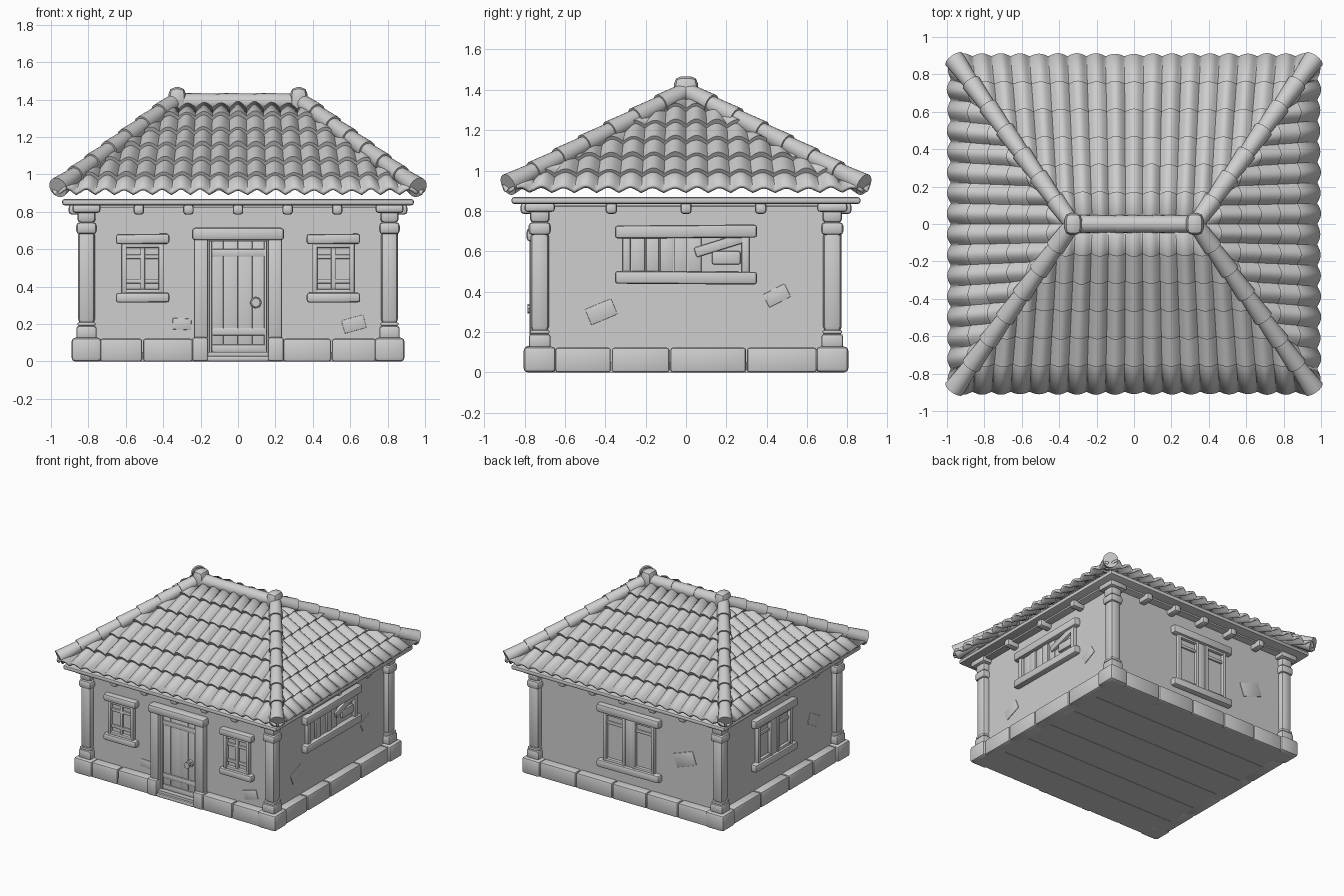
import bpy, bmesh, math, random
from math import pi, sin
from mathutils import Matrix, Vector

random.seed(4)
cube = bpy.data.objects.get("Cube")
if cube:
    bpy.data.objects.remove(cube, do_unlink=True)

clay = bpy.data.materials.new("plain grey clay")
clay.use_nodes = True
GREY = (0.62, 0.62, 0.62, 1)
clay.diffuse_color = GREY
for node in clay.node_tree.nodes:
    if node.type == 'BSDF_PRINCIPLED':
        node.inputs["Base Color"].default_value = GREY
parts = []


def finish(name, bm, matrix=Matrix()):
    bmesh.ops.recalc_face_normals(bm, faces=bm.faces)
    mesh = bpy.data.meshes.new(name)
    bm.to_mesh(mesh)
    bm.free()
    mesh.materials.append(clay)
    ob = bpy.data.objects.new(name, mesh)
    bpy.context.collection.objects.link(ob)
    ob.matrix_world = matrix
    parts.append(ob)
    return ob


def box(name, x, y, z, bevel=0.0, turn=Matrix(), tilt=0.0):
    """Bevelled box from three (low, high) ranges, tilted in the wall plane, then turned."""
    size = [r[1] - r[0] for r in (x, y, z)]
    mid = [(r[1] + r[0]) / 2 for r in (x, y, z)]
    bm = bmesh.new()
    bmesh.ops.create_cube(bm, size=1)
    bmesh.ops.scale(bm, vec=size, verts=bm.verts)
    if bevel:
        bmesh.ops.bevel(bm, geom=bm.edges[:], offset=min(bevel, min(size) * 0.4),
                        segments=2, profile=0.5, affect='EDGES')
    return finish(name, bm, turn @ Matrix.Translation(mid) @ Matrix.Rotation(tilt, 4, 'Y'))


def rod(name, a, b, r1, r2, sides=16):
    a, b = Vector(a), Vector(b)
    bm = bmesh.new()
    bmesh.ops.create_cone(bm, cap_ends=True, segments=sides, radius1=r1, radius2=r2,
                          depth=(b - a).length)
    spin = (b - a).to_track_quat('Z', 'Y').to_matrix().to_4x4()
    return finish(name, bm, Matrix.Translation((a + b) / 2) @ spin)


# Walls: u runs along the wall, "out" is how far a part stands off the plaster
HALF_X, HALF_Y = 0.81, 0.725
WALLS = {"front": (0, HALF_Y), "right": (1, HALF_X), "back": (2, HALF_Y), "left": (3, HALF_X)}


def on_wall(wall, name, u, z, out, bevel=0.008, tilt=0.0):
    quarter, face = WALLS[wall]
    return box(f"{wall}_{name}", u, (-face - out, -face + 0.03), z, bevel,
               Matrix.Rotation(quarter * pi / 2, 4, 'Z'), tilt)


box("walls", (-HALF_X, HALF_X), (-HALF_Y, HALF_Y), (0.05, 0.86))

# Floor planks under the house
for i in range(6):
    y = -0.78 + i * 0.26
    box("floor_plank", (-0.86, 0.86), (y, y + 0.257), (0.0, 0.05))

# Stone base course, split into blocks; the front leaves a gap for the door
joints = {"front": [-0.74, -0.51, -0.24, 0.24, 0.50, 0.74], "right": [-0.65, -0.37, -0.08, 0.30, 0.65],
          "back": [-0.74, -0.42, -0.1, 0.2, 0.48, 0.74], "left": [-0.65, -0.3, 0.05, 0.36, 0.65]}
for wall, cuts in joints.items():
    for a, b in zip(cuts, cuts[1:]):
        if not (wall == "front" and a == -0.24):
            on_wall(wall, "base_block", (a + 0.003, b - 0.003), (0, 0.122), 0.066, 0.012)

# Corner posts with foot, neck ring and capital
post = [("corner_stone", 0.08, 0.0, 0.127, 0.02), ("post_foot", 0.054, 0.12, 0.19, 0.014),
        ("post_foot_ring", 0.048, 0.19, 0.21, 0.01), ("corner_post", 0.045, 0.2, 0.7, 0.026),
        ("post_neck", 0.055, 0.68, 0.745, 0.02), ("post_top", 0.049, 0.74, 0.82, 0.022),
        ("post_capital", 0.075, 0.795, 0.84, 0.015)]
for sx in (-1, 1):
    for sy in (-1, 1):
        for name, r, lo, hi, bev in post:
            cx, cy = sx * 0.81, sy * 0.725
            box(name, (cx - r, cx + r), (cy - r, cy + r), (lo, hi), bev)

# Eave board, top moulding and rafter ends
box("eave_board", (-0.94, 0.94), (-0.865, 0.865), (0.835, 0.868), 0.012)
box("top_moulding", (-0.87, 0.87), (-0.785, 0.785), (0.822, 0.84), 0.008)
for wall, spots in {"front": (-0.53, -0.265, 0, 0.265, 0.53), "back": (-0.53, -0.265, 0, 0.265, 0.53),
                    "right": (-0.37, 0, 0.37), "left": (-0.37, 0, 0.37)}.items():
    for u in spots:
        on_wall(wall, "rafter_end", (u - 0.028, u + 0.028), (0.785, 0.84), 0.095, 0.016)


# Windows
def lintel_and_sill(wall, u, half, sill, lintel):
    for name, z in (("sill", sill), ("lintel", lintel)):
        on_wall(wall, "window_" + name, (u - half, u + half), z, 0.045, 0.014,
                random.uniform(-0.012, 0.012))


def sash(wall, u0, u1, z0, z1, rails=(), stiles=(), bar=0.028):
    """Pane with a surrounding frame and optional inner bars."""
    on_wall(wall, "window_pane", (u0, u1), (z0, z1), 0.003, 0)
    for u in (u0, u1 - bar):
        on_wall(wall, "window_stile", (u, u + bar), (z0, z1), 0.03)
    for z in (z0, z1 - bar):
        on_wall(wall, "window_rail", (u0, u1), (z, z + bar), 0.026)
    for z in rails:
        on_wall(wall, "window_bar", (u0, u1), (z - 0.012, z + 0.012), 0.016, 0.005)
    for u in stiles:
        on_wall(wall, "window_bar", (u - 0.012, u + 0.012), (z0, z1), 0.02, 0.005)


for u in (-0.51, 0.51):
    lintel_and_sill("front", u, 0.143, (0.315, 0.368), (0.628, 0.682))
    sash("front", u - 0.113, u + 0.113, 0.36, 0.635, (0.43, 0.56), (u,))

for wall, u, half, low, high in (("back", 0.02, 0.275, 0.21, 0.71), ("left", -0.07, 0.265, 0.28, 0.69)):
    lintel_and_sill(wall, u, half, (low, low + 0.06), (high - 0.065, high))
    for s in (-1, 1):
        inner, outer = u + s * 0.03, u + s * (half - 0.05)
        sash(wall, min(inner, outer), max(inner, outer), low + 0.05, high - 0.055, (high - 0.14,))
    on_wall(wall, "window_post", (u - 0.035, u + 0.035), (low + 0.05, high - 0.055), 0.022)

# Boarded window on the right wall
lintel_and_sill("right", 0, 0.352, (0.437, 0.5), (0.665, 0.73))
on_wall("right", "window_pane", (-0.3, 0.3), (0.49, 0.67), 0.003, 0)
for u in (-0.315, 0.275):
    on_wall("right", "window_stile", (u, u + 0.04), (0.49, 0.675), 0.03)
for i in range(5):
    u = -0.268 + i * 0.07
    on_wall("right", "shutter_plank", (u, u + 0.064), (0.495, 0.67), 0.012 + 0.006 * (i % 2), 0.005)
on_wall("right", "broken_board", (0.04, 0.29), (0.605, 0.655), 0.026, 0.008, -0.3)
on_wall("right", "loose_board", (0.13, 0.27), (0.535, 0.6), 0.022, 0.008)

# Door
for s in (-1, 1):
    ends = sorted((s * 0.16, s * 0.235))
    on_wall("front", "door_jamb", ends, (0.12, 0.66), 0.05, 0.012)
    on_wall("front", "door_jamb_stone", sorted((s * 0.16, s * 0.245)), (0, 0.13), 0.075, 0.014)
on_wall("front", "door_lintel", (-0.247, 0.247), (0.648, 0.715), 0.065, 0.018)
on_wall("front", "door_step", (-0.165, 0.165), (0, 0.03), 0.07, 0.01)
for i in range(4):
    u = -0.155 + i * 0.0775
    on_wall("front", "door_plank", (u, u + 0.0765), (0.03, 0.645), 0.012, 0.003)
for z in (0.05, 0.14, 0.56):
    on_wall("front", "door_rail", (-0.14, 0.15), (z, z + 0.04), 0.022, 0.006)
for u in (-0.155, 0.14):
    on_wall("front", "door_edge", (u, u + 0.015), (0.03, 0.645), 0.024, 0.005)
rod("door_knob_plate", (0.095, -0.73, 0.315), (0.095, -0.75, 0.315), 0.033, 0.028, 8)
rod("door_knob", (0.095, -0.745, 0.315), (0.095, -0.785, 0.315), 0.014, 0.024, 8)

# Worn plaster patches
for wall, u, z, r in (("front", -0.3, 0.2, 0.05), ("front", 0.62, 0.2, 0.06), ("right", -0.42, 0.3, 0.07),
                      ("right", 0.45, 0.38, 0.06), ("back", 0.5, 0.45, 0.09), ("left", 0.45, 0.4, 0.07)):
    on_wall(wall, "plaster_patch", (u - r, u + r), (z - r * 0.6, z + r * 0.6), 0.005, 0.003,
            random.uniform(-0.6, 0.6))

# Roof slopes: rolled tiles laid in stepped courses, trimmed along the hips
EAVE, RISE, COURSES, SAMPLES = 0.885, 0.485, 6, 8


def slope(name, quarter, half, shrink, out, run, rolls):
    normal = Vector((0, -RISE, run)).normalized()
    bm = bmesh.new()
    rows = []
    for c in range(COURSES):
        swell = [random.uniform(0.026, 0.036) for _ in range(rolls + 1)]
        for t, lift in ((c / COURSES, 0.024), ((c + 1) / COURSES, 0.002)):
            row, fan, limit = [], 1 - 0.12 * t, half - shrink * t
            for i in range(rolls * SAMPLES + 1):
                x = (2 * i / (rolls * SAMPLES) - 1) * half * fan
                x = max(-limit, min(limit, x))
                turn = (x / (half * fan) + 1) / 2 * rolls
                off = lift + swell[int(turn)] * abs(sin(pi * turn))
                row.append(bm.verts.new(Vector((x, run * t - out, EAVE + RISE * t)) + normal * off))
            rows.append(row)
    for low, high in zip(rows, rows[1:]):
        for i in range(len(low) - 1):
            bm.faces.new((low[i], low[i + 1], high[i + 1], high[i]))
    bmesh.ops.remove_doubles(bm, verts=bm.verts, dist=0.0002)
    bmesh.ops.dissolve_degenerate(bm, dist=0.0002, edges=bm.edges)
    ob = finish(name, bm, Matrix.Rotation(quarter * pi / 2, 4, 'Z'))
    solid = ob.modifiers.new("tile thickness", 'SOLIDIFY')
    solid.thickness, solid.offset = 0.018, -1


for quarter, side in ((0, "front"), (2, "back")):
    slope(side + "_roof_tiles", quarter, 0.965, 0.635, 0.885, 0.885, 19)
for quarter, side in ((1, "right"), (3, "left")):
    slope(side + "_roof_tiles", quarter, 0.885, 0.885, 0.965, 0.635, 16)

# Hip caps, ridge caps and ridge ends
for sx in (-1, 1):
    for sy in (-1, 1):
        top, tip = Vector((sx * 0.33, 0, 1.395)), Vector((sx * 0.962, sy * 0.882, 0.93))
        for i in range(7):
            a, b = tip.lerp(top, i / 7), tip.lerp(top, (i + 1.15) / 7)
            rod("hip_cap", a, b, 0.052 if i else 0.056, 0.04)
    box("ridge_end", (sx * 0.325 - 0.047, sx * 0.325 + 0.047), (-0.06, 0.06), (1.33, 1.467), 0.04)
for i in range(3):
    x = -0.3 + i * 0.2
    rod("ridge_cap", (x, 0, 1.387), (x + 0.21, 0, 1.387), 0.049, 0.045)

# Smooth shading that keeps the edges crisp
bpy.ops.object.select_all(action='DESELECT')
for ob in parts:
    ob.select_set(True)
bpy.context.view_layer.objects.active = parts[0]
bpy.ops.object.shade_smooth_by_angle(angle=math.radians(40))
